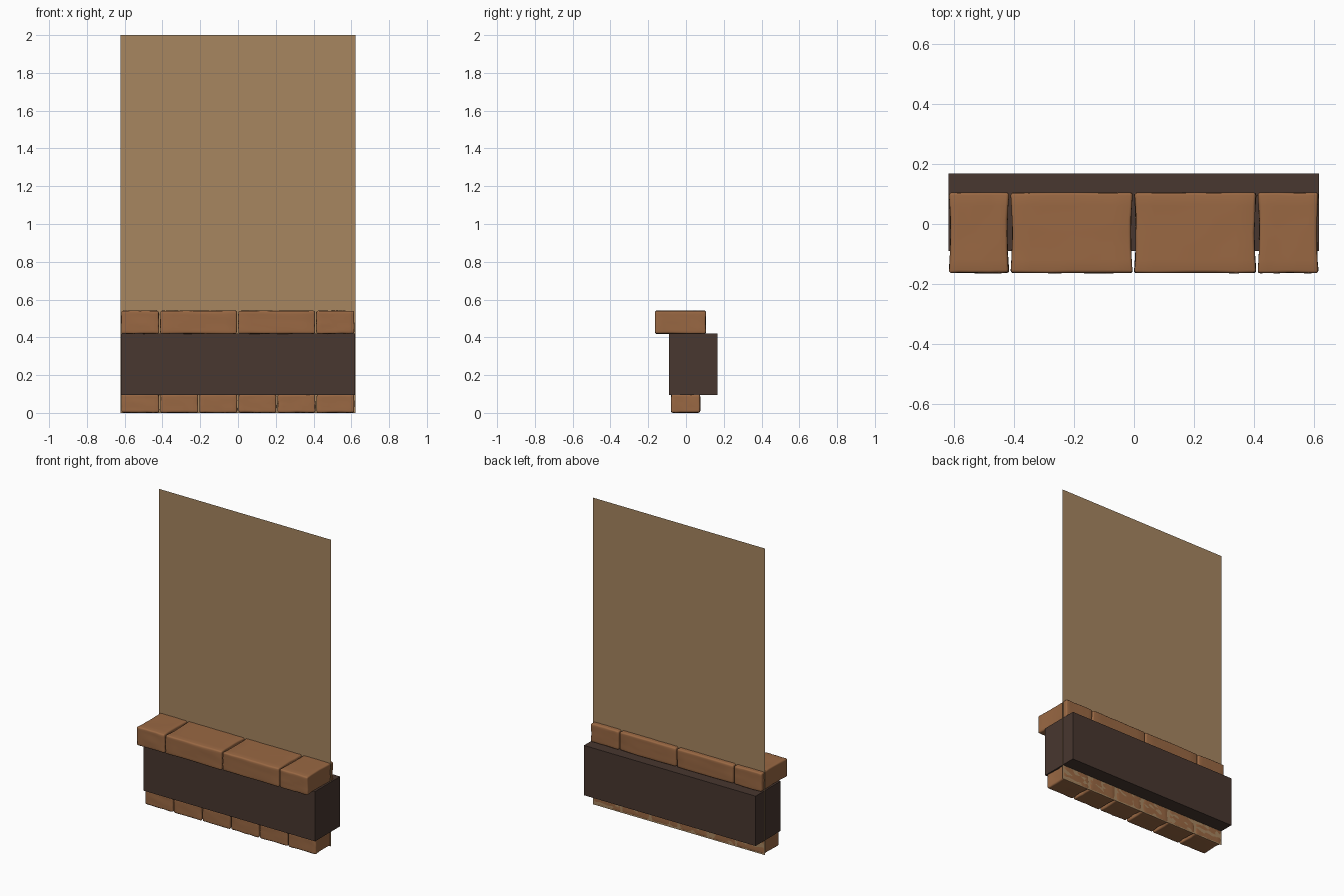
import bpy
import bmesh
import random
from mathutils import Vector

random.seed(4)
cube = bpy.data.objects.get("Cube")
if cube:
    bpy.data.objects.remove(cube)


def material(name, r, g, b):
    mat = bpy.data.materials.new(name)
    mat.use_nodes = True
    color = (r, g, b, 1)
    mat.diffuse_color = color
    mat.node_tree.nodes["Principled BSDF"].inputs["Base Color"].default_value = color
    return mat


STONE = material("warm brown stone", 0.32, 0.138, 0.056)
DARK = material("dark brown wall", 0.065, 0.038, 0.029)
TAN = material("tan panel", 0.385, 0.24, 0.118)


def add_object(name, bm, mat):
    mesh = bpy.data.meshes.new(name)
    bm.to_mesh(mesh)
    bm.free()
    mesh.materials.append(mat)
    obj = bpy.data.objects.new(name, mesh)
    bpy.context.collection.objects.link(obj)
    return obj


def box_mesh(low, high):
    bm = bmesh.new()
    bmesh.ops.create_cube(bm, size=1)
    low, high = Vector(low), Vector(high)
    for v in bm.verts:
        v.co = (low + high) / 2 + v.co * (high - low)
    return bm


def stone(name, low, high):
    """Worn block: rounded edges, lightly uneven faces and hollowed ends."""
    bm = box_mesh(low, high)
    bmesh.ops.subdivide_edges(bm, edges=bm.edges[:], cuts=5, use_grid_fill=True)
    mid_x = (low[0] + high[0]) / 2
    for v in bm.verts:
        inward = 0
        for axis in range(3):
            size = high[axis] - low[axis]
            t = (v.co[axis] - low[axis]) / size
            side = (t < 0.01) - (t > 0.99)
            inward = random.uniform(0, 0.003)
            v.co[axis] += side * inward
        # hollow the end faces towards the middle of their depth
        if min(abs(v.co.x - low[0]), abs(v.co.x - high[0])) < 0.004:
            t = (v.co.y - low[1]) / (high[1] - low[1])
            v.co.x += (0.006 if v.co.x < mid_x else -0.006) * 4 * t * (1 - t)
    obj = add_object(name, bm, STONE)
    bevel = obj.modifiers.new("worn edges", "BEVEL")
    bevel.width = 0.009
    bevel.segments = 3
    bevel.limit_method = "ANGLE"
    bevel.angle_limit = 0.9
    for face in obj.data.polygons:
        face.use_smooth = True
    return obj


def course(name, joints, y0, y1, z0, z1):
    for i, (a, b) in enumerate(zip(joints, joints[1:])):
        stone(f"{name}_{i + 1}", (a + 0.001, y0, z0), (b - 0.001, y1, z1))


# Overhanging cap stones and narrow base stones
course("cap_stone", [-0.621, -0.415, -0.002, 0.411, 0.619], -0.165, 0.106, 0.418, 0.542)
course("base_stone", [-0.621 + 0.2067 * i for i in range(7)], -0.08, 0.076, 0, 0.1)

# Plain wall block between the two courses
add_object("wall_block", box_mesh((-0.62, -0.09, 0.095), (0.619, 0.168, 0.42)), DARK)

# Thin full-height backing panel
bm = bmesh.new()
corners = [(-0.622, 0), (0.621, 0), (0.621, 2), (-0.622, 2)]
bm.faces.new([bm.verts.new((x, 0.074, z)) for x, z in corners])
add_object("backing_panel", bm, TAN)
